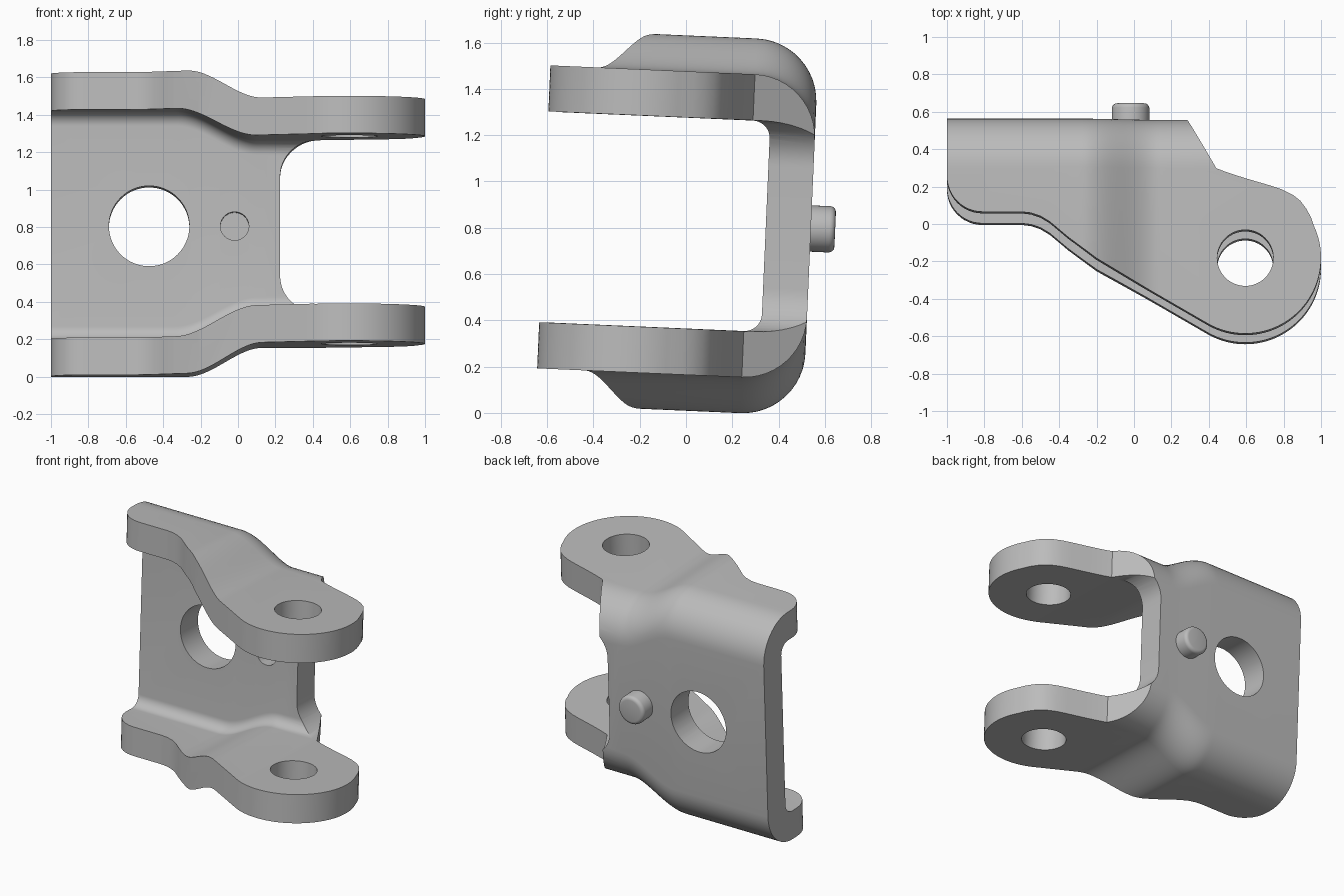
import bpy, bmesh
from math import cos, sin, radians, pi
from mathutils import Vector

if "Cube" in bpy.data.objects:
    bpy.data.objects.remove(bpy.data.objects["Cube"], do_unlink=True)

TILT, MID = radians(-2.5), 0.82
steel = bpy.data.materials.new("plain grey steel")
steel.use_nodes = True
grey = (0.5, 0.5, 0.5, 1)
steel.diffuse_color = grey
steel.node_tree.nodes["Principled BSDF"].inputs["Base Color"].default_value = grey


def finish(name, bm):
    bmesh.ops.recalc_face_normals(bm, faces=bm.faces)
    me = bpy.data.meshes.new(name)
    bm.to_mesh(me)
    bm.free()
    me.materials.append(steel)
    ob = bpy.data.objects.new(name, me)
    bpy.context.collection.objects.link(ob)
    return ob


def arc(cx, cy, r, a0, a1, n=12):
    return [(cx + r * cos(radians(a0 + (a1 - a0) * i / n)),
             cy + r * sin(radians(a0 + (a1 - a0) * i / n))) for i in range(n + 1)]


def prism(name, pts, lo, hi, axis):
    """Extrude an outline along z (x, y points) or along y (x, z points)."""
    def place(p, d):
        return Vector((p[0], p[1], d)) if axis == "z" else Vector((p[0], d, p[1]))
    bm = bmesh.new()
    ends = [[bm.verts.new(place(p, d)) for p in pts] for d in (lo, hi)]
    n = len(pts)
    bm.faces.new(ends[0])
    bm.faces.new(ends[1][::-1])
    for i in range(n):
        j = (i + 1) % n
        bm.faces.new((ends[0][i], ends[1][i], ends[1][j], ends[0][j]))
    return finish(name, bm)


def circle(cx, cy, r, n=64):
    return arc(cx, cy, r, 0, 360, n)[:-1]


def smooth(x, a, b):
    t = min(1, max(0, (x - a) / (b - a)))
    return t * t * (3 - 2 * t)


def section(x):
    """U-shaped sheet section; the flanges step inwards along x."""
    out = 0.81 - 0.155 * smooth(x, -0.27, 0.13)
    inn = 0.61 - 0.155 * smooth(x, -0.33, 0.10)
    outer = [(-0.75, out)] + arc(0.27, out - 0.27, 0.27, 90, 0)
    inner = [(-0.75, inn)] + arc(0.27, inn - 0.075, 0.075, 90, 0)
    flip = lambda pts: [(y, -z) for y, z in reversed(pts)]
    return outer + flip(outer) + inner_reverse(inner, flip)


def inner_reverse(inner, flip):
    return (inner + flip(inner))[::-1]


# Folded sheet swept along x
bm = bmesh.new()
stations = [-1.05] + [-0.34 + 0.02 * i for i in range(25)] + [1.05]
rings = [[bm.verts.new((x, y, z)) for y, z in section(x)] for x in stations]
n = len(rings[0])
for a, b in zip(rings, rings[1:]):
    for i in range(n):
        j = (i + 1) % n
        bm.faces.new((a[i], a[j], b[j], b[i]))
bm.faces.new(rings[0])
bm.faces.new(rings[-1][::-1])
bracket = finish("bracket_body", bm)

# Flange outline, with the rounded ear on the left end
outline = [(-1, 0.7)] + arc(-0.81, 0.22, 0.19, 180, 270)
outline += [(-0.6, 0.03), (-0.55, 0.024), (-0.5, 0.007), (-0.45, -0.023),
            (-0.4, -0.065), (-0.35, -0.107), (-0.2, -0.218)]
outline += arc(0.595, -0.21, 0.405, 241, 385, 40)
outline += [(0.945, 0.01), (0.92, 0.055), (0.89, 0.095), (0.85, 0.127), (0.79, 0.157),
            (0.72, 0.18), (0.6, 0.215), (0.5, 0.247), (0.44, 0.27),
            (0.29, 0.53), (0.192, 0.7)]
cutters = [("INTERSECT", prism("outline_cutter", outline, -1, 1, "z"))]

# Notch in the web, pin hole through the ears, web hole and dimple
notch = [(1.2, 0.456)] + arc(0.415, 0.266, 0.19, 90, 180)
notch += [(x, -z) for x, z in reversed(notch)]
cutters += [
    ("DIFFERENCE", prism("notch_cutter", notch, -0.9, 0.9, "y")),
    ("DIFFERENCE", prism("ear_hole_cutter", circle(0.595, -0.21, 0.15), -1, 1, "z")),
    ("DIFFERENCE", prism("web_hole_cutter", circle(-0.475, 0, 0.215), 0.2, 0.8, "y")),
    ("DIFFERENCE", prism("dimple_cutter", circle(-0.018, 0, 0.076, 40), 0.2, 0.44, "y")),
]
bpy.context.view_layer.objects.active = bracket
for op, cutter in cutters:
    mod = bracket.modifiers.new(cutter.name, "BOOLEAN")
    mod.operation, mod.object, mod.solver = op, cutter, "EXACT"
    bpy.ops.object.modifier_apply(modifier=mod.name)
    bpy.data.objects.remove(cutter, do_unlink=True)

# Locating pin on the back, with a rounded rim
pin = prism("locating_pin", circle(-0.018, 0, 0.1, 48), 0.5, 0.645, "y")
bm = bmesh.new()
bm.from_mesh(pin.data)
rim = [e for e in bm.edges if all(v.co.y > 0.6 for v in e.verts)]
bmesh.ops.bevel(bm, geom=rim, offset=0.025, segments=4, profile=0.5, affect="EDGES")
bm.to_mesh(pin.data)
bm.free()

# Tilt, stand on the ground and shade
for ob in (bracket, pin):
    ob.rotation_euler.x = TILT
    ob.location.z = MID
    bpy.ops.object.select_all(action="DESELECT")
    ob.select_set(True)
    bpy.context.view_layer.objects.active = ob
    bpy.ops.object.shade_smooth_by_angle(angle=radians(30))
